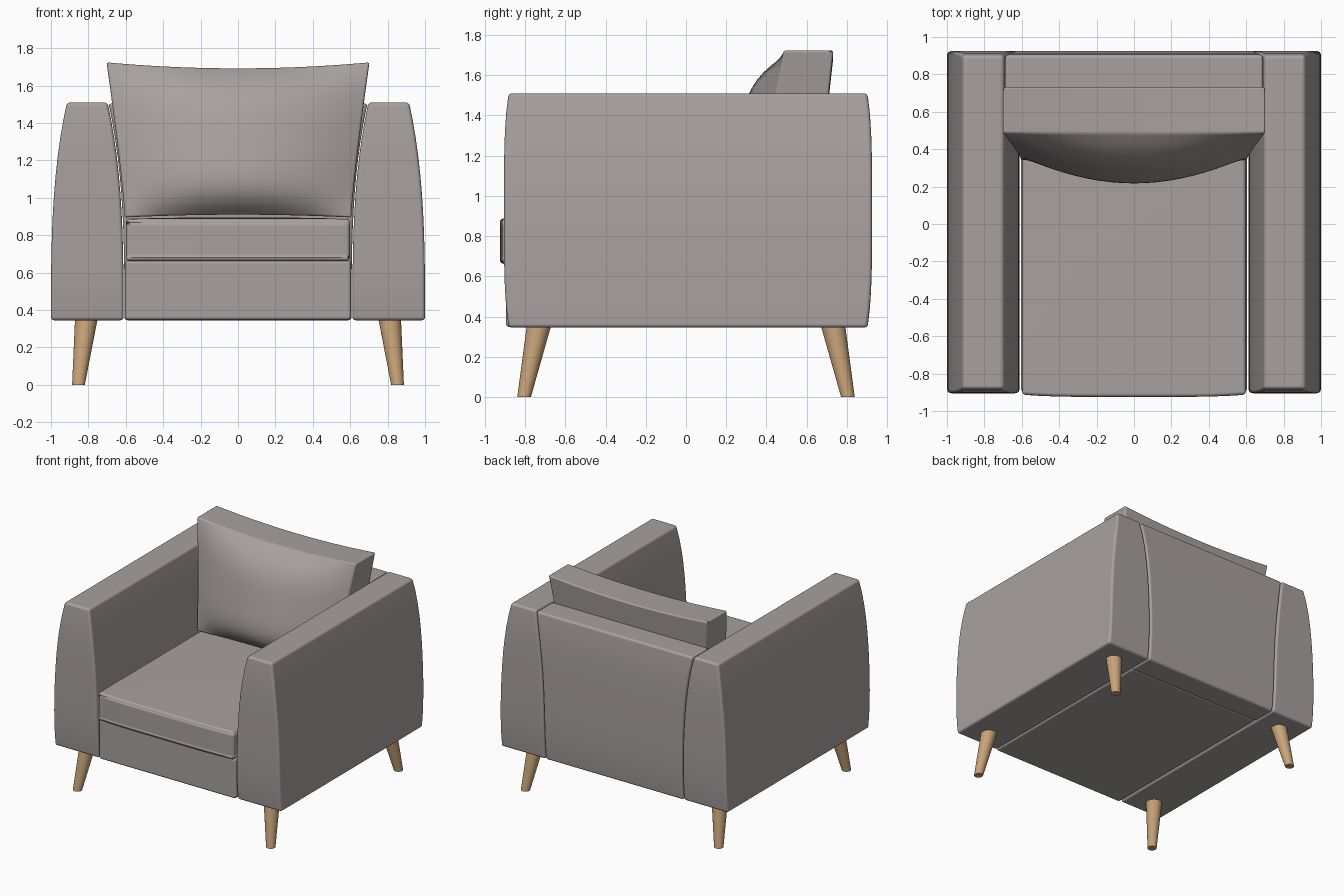
import bpy, bmesh

cube = bpy.data.objects.get("Cube")
if cube:
    bpy.data.objects.remove(cube, do_unlink=True)


def make_material(name, rgb):
    mat = bpy.data.materials.new(name)
    mat.use_nodes = True
    mat.diffuse_color = (*rgb, 1)
    mat.node_tree.nodes["Principled BSDF"].inputs["Base Color"].default_value = (*rgb, 1)
    return mat


fabric = make_material("warm grey fabric", (0.39, 0.355, 0.35))
wood = make_material("light oak", (0.58, 0.37, 0.19))


def finish(bm, name, mat):
    bmesh.ops.recalc_face_normals(bm, faces=bm.faces)
    mesh = bpy.data.meshes.new(name)
    bm.to_mesh(mesh)
    bm.free()
    mesh.materials.append(mat)
    obj = bpy.data.objects.new(name, mesh)
    bpy.context.collection.objects.link(obj)
    return obj


def soft_box(name, shape, radius, cuts=11):
    """Subdivided box, bent by shape(u, v, w) with u, v, w in -1..1, with rounded edges."""
    bm = bmesh.new()
    bmesh.ops.create_cube(bm, size=2)
    bmesh.ops.subdivide_edges(bm, edges=bm.edges[:], cuts=cuts, use_grid_fill=True)
    weight = bm.edges.layers.float.new("bevel_weight_edge")
    for e in bm.edges:
        a, b = (v.co for v in e.verts)
        rims = sum(abs(a[i]) > 0.999 and abs(a[i] - b[i]) < 0.001 for i in range(3))
        e[weight] = 1.0 if rims == 2 else 0.0
    for v in bm.verts:
        v.co = shape(*v.co)
    obj = finish(bm, name, fabric)
    obj.data.shade_smooth()
    bevel = obj.modifiers.new("rounded edges", "BEVEL")
    bevel.limit_method = "WEIGHT"
    bevel.width = radius
    bevel.segments = 4
    bevel.harden_normals = True
    return obj


def mix(a, b, s):
    return a + (b - a) * (s + 1) / 2


def flare(w):
    """Sideways lean of the arms towards the top."""
    return 0.085 * ((w + 1) / 2) ** 3


# Arms: outer side curves in, inner side curves out, ends slightly padded
for side, label in ((1, "left"), (-1, "right")):
    def arm(u, v, w):
        x = mix(0.612 + flare(w), 1.0 - flare(w), u)
        pad = 1 - 0.025 * w ** 4
        return side * x, 0.01 + 0.915 * v * pad, mix(0.345, 1.51, w)
    soft_box(label + "_arm", arm, 0.028)


# Back panel fills the space between the arms
def back(u, v, w):
    y = mix(0.70, 0.925 - 0.022 * w ** 4, v)
    return u * (0.607 + flare(w)), y, mix(0.345, 1.505, w)


soft_box("back_panel", back, 0.028)


# Seat base and seat cushion
def base(u, v, w):
    return 0.605 * u, mix(-0.895, 0.705, v), mix(0.347, 0.665, w)


def seat(u, v, w):
    puff = 0.008 * (1 - u * u) * (1 - v * v)
    front = -0.925 + 0.012 * u ** 4
    return 0.598 * u, mix(front, 0.69, v), mix(0.662, 0.888 + puff, w)


soft_box("seat_base", base, 0.018)
soft_box("seat_cushion", seat, 0.03)


# Back cushion: widens upward, leans back, bulges forward, dips along the top
def cushion(u, v, w):
    t = (w + 1) / 2
    x = u * (0.605 + 0.098 * t ** 1.2)
    bulge = 0.16 * (1 - 0.12 * w) * (1 - u * u) * (1 - w ** 4)
    y = mix(0.34 + 0.145 * t - bulge, 0.645 + 0.088 * t, v)
    bottom = 0.91 - 0.015 * u * u
    top = 1.692 + 0.032 * u * u
    return x, y, mix(bottom, top, w)


soft_box("back_cushion", cushion, 0.035, cuts=19)

# Splayed tapered legs
for sx, lx in ((1, "left"), (-1, "right")):
    for sy, ly in ((-1, "front"), (1, "back")):
        bm = bmesh.new()
        bmesh.ops.create_cone(bm, cap_ends=True, segments=32,
                              radius1=0.034, radius2=0.061, depth=0.36)
        for v in bm.verts:
            s = v.co.z / 0.18
            v.co.x += sx * mix(0.853, 0.81, s)
            v.co.y += sy * mix(0.805, 0.73, s)
            v.co.z += 0.18
        leg = finish(bm, ly + "_" + lx + "_leg", wood)
        bpy.ops.object.select_all(action="DESELECT")
        leg.select_set(True)
        bpy.context.view_layer.objects.active = leg
        bpy.ops.object.shade_smooth_by_angle()
